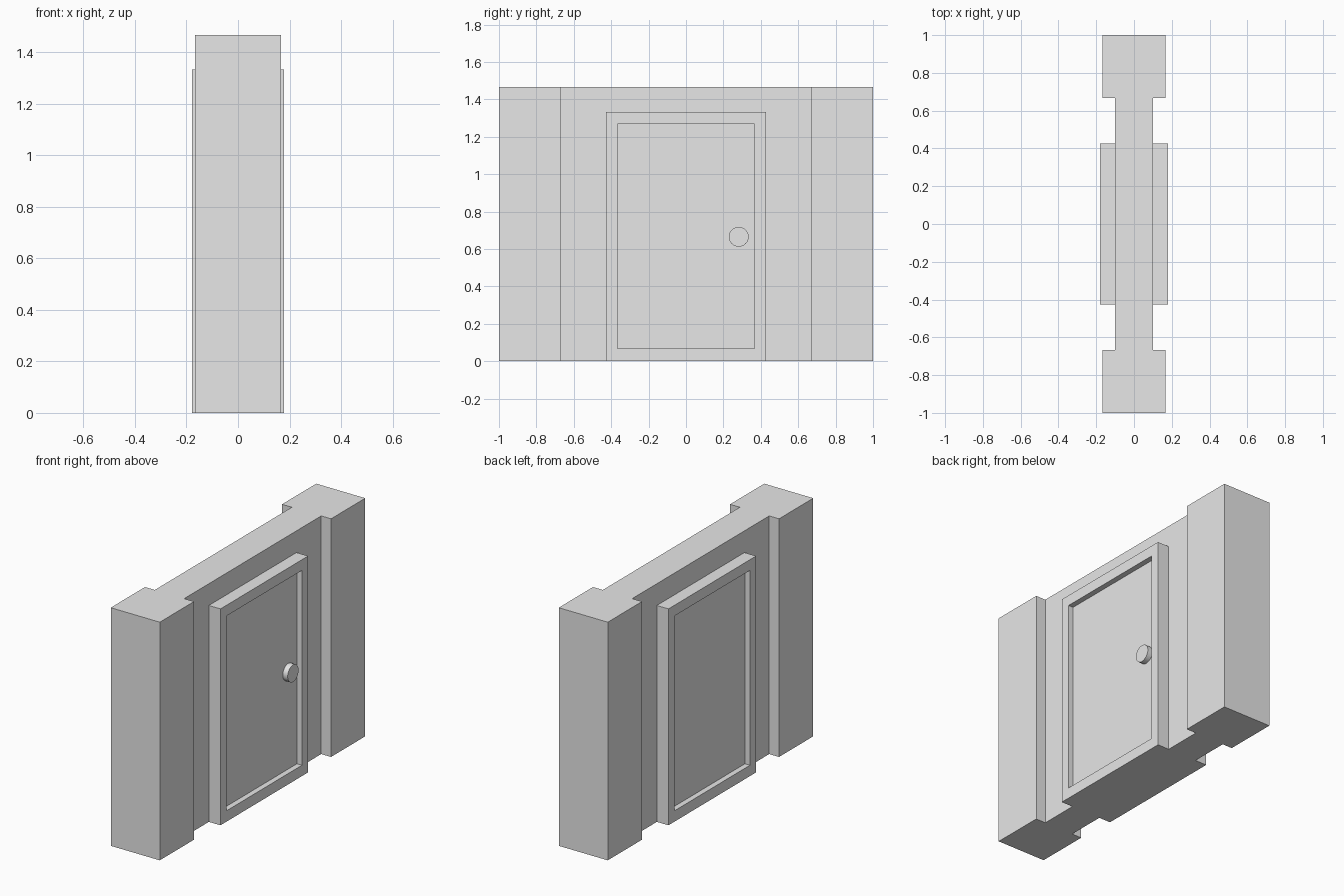
import bpy, bmesh, math
from mathutils import Matrix, Vector

if "Cube" in bpy.data.objects:
    bpy.data.objects.remove(bpy.data.objects["Cube"], do_unlink=True)

HEIGHT = 1.467
WALL_X = 0.1        # half thickness of the wall
FRAME_X = 0.179     # outer face of the door frame
RECESS = 0.034      # depth of the door leaf inside its frame

grey = bpy.data.materials.new("light_grey")
grey.use_nodes = True
grey.diffuse_color = (0.8, 0.8, 0.8, 1)
grey.node_tree.nodes["Principled BSDF"].inputs["Base Color"].default_value = (0.8, 0.8, 0.8, 1)


def finish(name, bm):
    bmesh.ops.recalc_face_normals(bm, faces=bm.faces)
    mesh = bpy.data.meshes.new(name)
    bm.to_mesh(mesh)
    bm.free()
    mesh.materials.append(grey)
    obj = bpy.data.objects.new(name, mesh)
    bpy.context.collection.objects.link(obj)
    return obj


def wall_with_pillars():
    # H-shaped plan: thick end pillars joined by a thinner wall
    quarter = [(WALL_X, 0.667), (0.167, 0.667), (0.167, 1.0)]
    half = quarter + [(-x, y) for x, y in reversed(quarter)]
    plan = half + [(-x, -y) for x, y in half]
    bm = bmesh.new()
    base = bm.faces.new([bm.verts.new((x, y, 0)) for x, y in plan])
    top = bmesh.ops.extrude_face_region(bm, geom=[base])["geom"]
    bmesh.ops.translate(bm, vec=(0, 0, HEIGHT),
                        verts=[v for v in top if isinstance(v, bmesh.types.BMVert)])
    finish("wall_with_pillars", bm)


def framed_door(name, side):
    # Block on the wall face, with the door leaf inset and pushed inwards
    width, height = 0.853, 1.333
    depth = FRAME_X - WALL_X
    bm = bmesh.new()
    place = (Matrix.Translation((WALL_X + depth / 2, 0, height / 2))
             @ Matrix.Diagonal((depth, width, height, 1)))
    bmesh.ops.create_cube(bm, size=1, matrix=place)
    bm.normal_update()
    outer = max(bm.faces, key=lambda f: f.normal.x)
    back = min(bm.faces, key=lambda f: f.normal.x)
    bmesh.ops.inset_individual(bm, faces=[outer], thickness=0.06)
    for v in outer.verts:
        v.co.y = math.copysign(0.367, v.co.y)
        v.co.z = 1.267 if v.co.z > height / 2 else 0.067
    leaf = bmesh.ops.extrude_discrete_faces(bm, faces=[outer])["faces"][0]
    bmesh.ops.translate(bm, vec=(-RECESS, 0, 0), verts=leaf.verts)
    bmesh.ops.delete(bm, geom=[back], context='FACES')
    bmesh.ops.scale(bm, vec=(side, 1, 1), verts=bm.verts)
    finish(name, bm)


def door_knob():
    # Flat round knob on the left door only
    length = 0.033
    bm = bmesh.new()
    place = (Matrix.Translation((FRAME_X - RECESS + length / 2, 0.282, 0.665))
             @ Matrix.Rotation(math.radians(90), 4, 'Y'))
    bmesh.ops.create_cone(bm, cap_ends=True, segments=32, radius1=0.053,
                          radius2=0.053, depth=length, matrix=place)
    knob = finish("door_knob", bm)
    bpy.context.view_layer.objects.active = knob
    knob.select_set(True)
    bpy.ops.object.shade_smooth_by_angle(angle=math.radians(30))
    knob.select_set(False)


wall_with_pillars()
framed_door("left_door", 1)
framed_door("right_door", -1)
door_knob()
